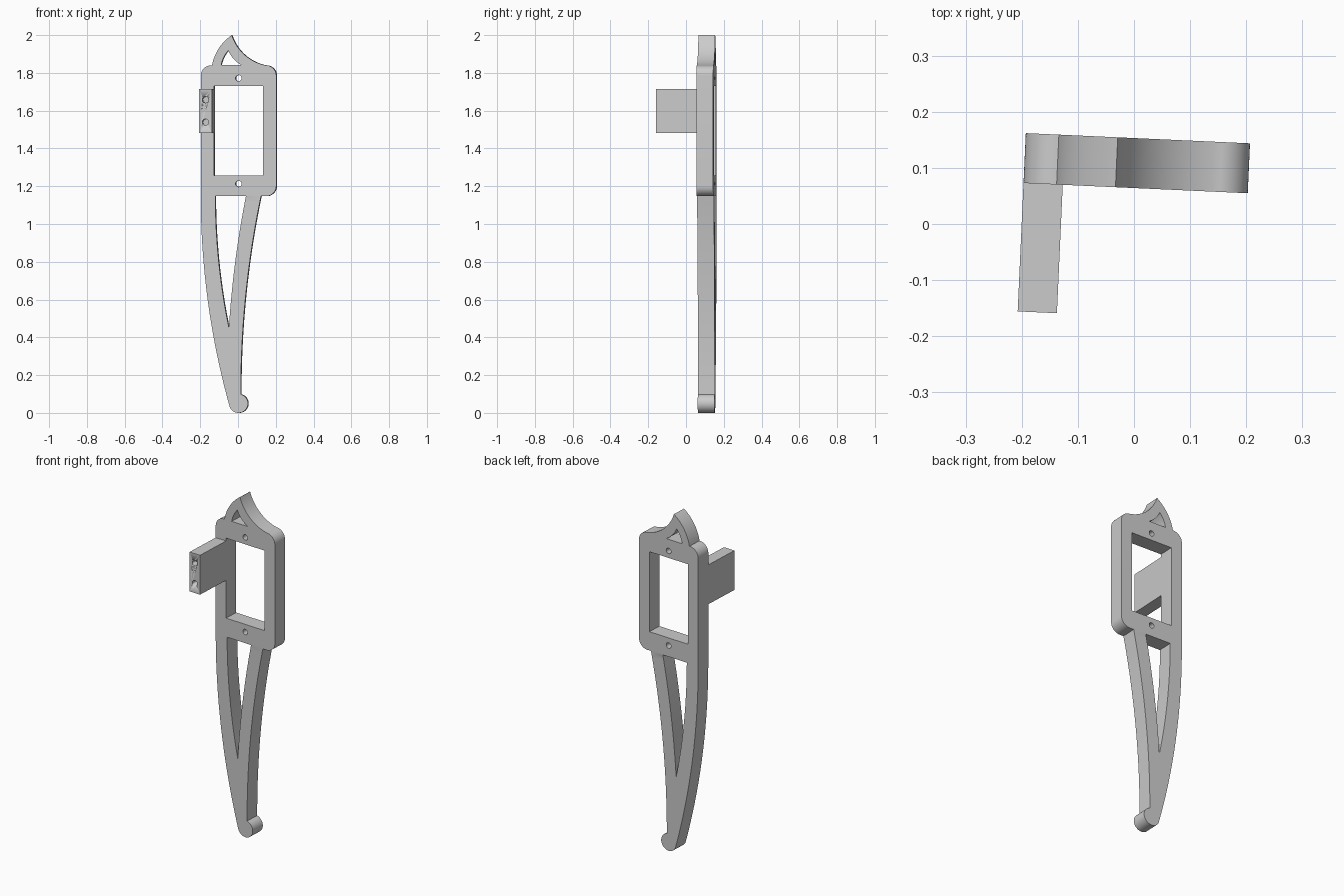
import bpy, bmesh, math
from mathutils import Vector, Matrix

if "Cube" in bpy.data.objects:
    bpy.data.objects.remove(bpy.data.objects["Cube"])

TURN = Matrix.Rotation(-0.0454, 4, 'Z')   # whole model is slightly turned
Y0, Y1 = 0.064, 0.153                     # front and back of the plate


def arc(p, q, sag, n=16):
    """Arc p->q; positive sag bulges to the left of travel."""
    p, q = Vector(p), Vector(q)
    d = q - p
    L = d.length
    r = (L * L / 4 + sag * sag) / (2 * sag)
    c = (p + q) / 2 + Vector((-d.y, d.x)) / L * (sag - r)
    total = -4 * math.atan(2 * sag / L)
    return [c + Matrix.Rotation(total * i / n, 2) @ (p - c) for i in range(n + 1)]


def circle(x, z, r, n=32):
    return [Vector((x + r * math.cos(2 * math.pi * i / n),
                    z + r * math.sin(2 * math.pi * i / n))) for i in range(n)]


def path(*parts):
    """Join arcs, dropping repeated points."""
    pts = []
    for p in (Vector(v) for part in parts for v in part):
        if not pts or (p - pts[-1]).length > 1e-5:
            pts.append(p)
    if (pts[0] - pts[-1]).length < 1e-5:
        pts.pop()
    return pts


def extrude(name, loops, y0, y1):
    """Outline plus holes in x/z, extruded from y0 to y1."""
    cu = bpy.data.curves.new(name, 'CURVE')
    cu.dimensions, cu.fill_mode, cu.extrude = '2D', 'BOTH', (y1 - y0) / 2
    for pts in loops:
        sp = cu.splines.new('POLY')
        sp.points.add(len(pts) - 1)
        for pt, v in zip(sp.points, pts):
            pt.co = (v.x, v.y, 0, 1)
        sp.use_cyclic_u = True
    ob = bpy.data.objects.new(name, cu)
    bpy.context.collection.objects.link(ob)
    bpy.ops.object.select_all(action='DESELECT')
    ob.select_set(True)
    bpy.context.view_layer.objects.active = ob
    bpy.ops.object.convert(target='MESH')
    ob = bpy.context.object
    bm = bmesh.new()
    bm.from_mesh(ob.data)
    bmesh.ops.remove_doubles(bm, verts=bm.verts, dist=1e-5)
    place = TURN @ Matrix.Translation((0, (y0 + y1) / 2, 0)) @ Matrix.Rotation(math.pi / 2, 4, 'X')
    bmesh.ops.transform(bm, matrix=place, verts=bm.verts)
    bmesh.ops.recalc_face_normals(bm, faces=bm.faces)
    bm.to_mesh(ob.data)
    bm.free()
    bpy.ops.object.shade_smooth_by_angle(angle=math.radians(30))
    return ob


def rect(x0, x1, z0, z1):
    return [Vector(v) for v in ((x0, z0), (x1, z0), (x1, z1), (x0, z1))]


# Plate silhouette: horn, rounded frame, tapering leg and ball foot
TIP, COR = (-0.036, 2.0), 0.0161
outline = path(
    arc(TIP, (0.145, 1.84), -0.033, 24),
    arc((0.145, 1.84), (0.2, 1.785), COR),
    arc((0.2, 1.202), (0.145, 1.147), COR),
    arc((0.119, 1.147), (0.0121, 0.0985), -0.0276, 32),
    arc((0.0121, 0.0985), (-0.0476, 0.0345), 0.0742, 40),
    arc((-0.0476, 0.0345), (-0.2, 1.147), 0.0384, 32),
    arc((-0.2, 1.785), (-0.145, 1.84), COR),
    arc((-0.141, 1.84), TIP, 0.019, 20))

# Openings: window, screw holes, leg slot and horn cutout
leg_slot = path(
    arc((0.039, 1.147), (-0.051, 0.45), -0.0118, 24),
    arc((-0.051, 0.45), (-0.123, 1.147), 0.0178, 24))
horn_cut = path(
    arc((-0.092, 1.841), (-0.054, 1.918), 0.006),
    arc((-0.054, 1.918), (0.016, 1.841), -0.009))
extrude("frame_plate", [outline, rect(-0.13, 0.13, 1.258, 1.731),
                        circle(0, 1.772, 0.016), circle(0, 1.213, 0.016),
                        leg_slot, horn_cut], Y0, Y1)

# Side bracket projecting forward, with two blind screw holes
bracket = extrude("side_bracket", [rect(-0.2, -0.13, 1.481, 1.714)], -0.165, Y0)
for i, z in enumerate((1.539, 1.658)):
    cutter = extrude(f"bracket_hole_cutter_{i + 1}", [circle(-0.165, z, 0.0165)], -0.2, -0.065)
    cutter.hide_render = True
    cutter.hide_set(True)
    mod = bracket.modifiers.new("screw_hole", 'BOOLEAN')
    mod.operation, mod.solver, mod.object = 'DIFFERENCE', 'EXACT', cutter
